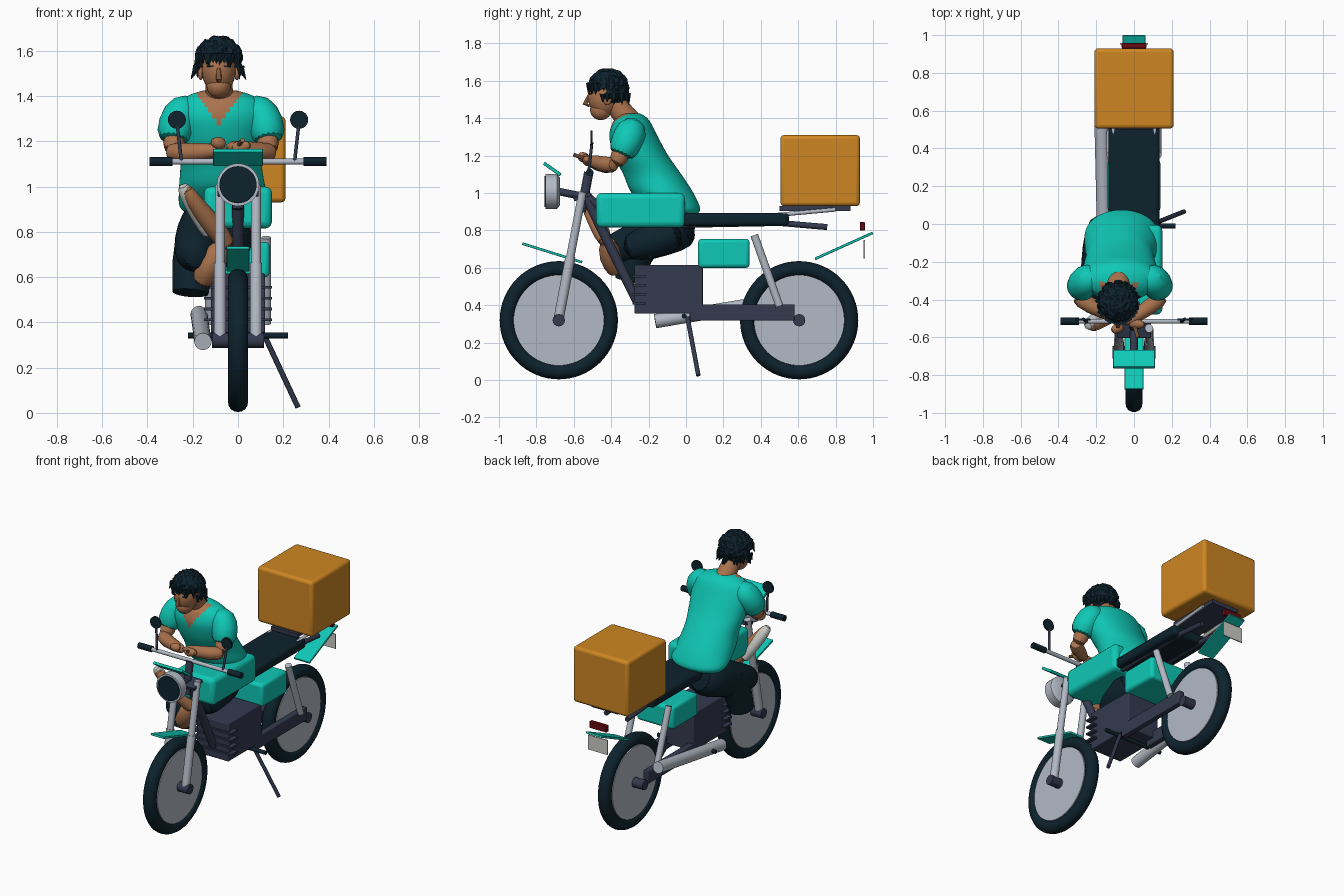
import bpy, bmesh, math, random
from mathutils import Vector, Matrix

if "Cube" in bpy.data.objects:
    bpy.data.objects.remove(bpy.data.objects["Cube"])

random.seed(4)


def material(name, rgb):
    m = bpy.data.materials.new(name)
    m.diffuse_color = (*rgb, 1)
    m.use_nodes = True
    m.node_tree.nodes["Principled BSDF"].inputs["Base Color"].default_value = m.diffuse_color
    return m


TEAL = material("teal", (0.005, 0.58, 0.47))
ORANGE = material("orange", (0.62, 0.24, 0.016))
BLACK = material("blue_black", (0.004, 0.016, 0.026))
SLATE = material("slate", (0.034, 0.043, 0.078))
SILVER = material("silver", (0.45, 0.49, 0.56))
SKIN = material("skin", (0.40, 0.17, 0.075))
RED = material("dark_red", (0.14, 0.003, 0.006))
WHITE = material("pale_grey", (0.6, 0.6, 0.57))


def finish(name, bm, mats, smooth=40, bevel=0, subsurf=0):
    bmesh.ops.recalc_face_normals(bm, faces=bm.faces[:])
    me = bpy.data.meshes.new(name)
    bm.to_mesh(me)
    bm.free()
    ob = bpy.data.objects.new(name, me)
    bpy.context.collection.objects.link(ob)
    for m in (mats if isinstance(mats, list) else [mats]):
        me.materials.append(m)
    if bevel:
        b = ob.modifiers.new("bevel", 'BEVEL')
        b.width, b.segments = bevel, 3
    if subsurf:
        s = ob.modifiers.new("subsurf", 'SUBSURF')
        s.levels = s.render_levels = subsurf
    if smooth:
        bpy.ops.object.select_all(action='DESELECT')
        bpy.context.view_layer.objects.active = ob
        ob.select_set(True)
        bpy.ops.object.shade_smooth_by_angle(angle=math.radians(smooth))
    return ob


def box(name, lo, hi, mat, bevel=0.0, tilt=0.0):
    lo, hi = Vector(lo), Vector(hi)
    bm = bmesh.new()
    mtx = (Matrix.Translation((lo + hi) / 2) @ Matrix.Rotation(tilt, 4, 'X')
           @ Matrix.Diagonal((*(hi - lo), 1)))
    bmesh.ops.create_cube(bm, size=1, matrix=mtx)
    return finish(name, bm, mat, 30, bevel)


def slab(name, a, b, half_x, thick, mat, x=0):
    """Flat plate running between two (y, z) points."""
    dy, dz = b[0] - a[0], b[1] - a[1]
    h = Vector((half_x, math.hypot(dy, dz) / 2, thick / 2))
    c = Vector((x, (a[0] + b[0]) / 2, (a[1] + b[1]) / 2))
    return box(name, c - h, c + h, mat, 0.003, math.atan2(dz, dy))


def skin_rings(bm, rings, close=False):
    n = len(rings[0])
    vs = [[bm.verts.new(p) for p in r] for r in rings]
    for i in range(len(vs) if close else len(vs) - 1):
        a, b = vs[i], vs[(i + 1) % len(vs)]
        for j in range(n):
            bm.faces.new((a[j], a[(j + 1) % n], b[(j + 1) % n], b[j]))
    if not close:
        bm.faces.new(vs[0])
        bm.faces.new(vs[-1])


def tube(name, pts, radii, mat, n=16, subsurf=0):
    """Round tube along points; radii is one number or one per point."""
    pts = [Vector(p) for p in pts]
    if not isinstance(radii, (list, tuple)):
        radii = [radii] * len(pts)
    whole = (pts[-1] - pts[0]).normalized()
    ref = Vector((1, 0, 0)) if abs(whole.x) < 0.7 else Vector((0, 0, 1))
    rings = []
    for i, p in enumerate(pts):
        d = (pts[min(i + 1, len(pts) - 1)] - pts[max(i - 1, 0)]).normalized()
        u = d.cross(ref).normalized()
        v = d.cross(u)
        rings.append([p + radii[i] * (u * math.cos(t) + v * math.sin(t))
                      for t in (2 * math.pi * k / n for k in range(n))])
    bm = bmesh.new()
    skin_rings(bm, rings)
    return finish(name, bm, mat, 60 if subsurf else 40, 0, subsurf)


def ball(name, c, r, mat):
    bm = bmesh.new()
    bmesh.ops.create_uvsphere(bm, u_segments=24, v_segments=16, radius=1,
                              matrix=Matrix.Translation(c) @ Matrix.Diagonal((*r, 1)))
    return finish(name, bm, mat, 60)


# Wheels: oval tyre section, solid disc, hub
for tag, wy in (("front", -0.68), ("rear", 0.605)):
    rings = []
    for k in range(64):
        a = 2 * math.pi * k / 64
        ring = []
        for j in range(16):
            t = 2 * math.pi * j / 16
            r = 0.275 + 0.041 * math.cos(t)
            ring.append((0.044 * math.sin(t), wy + r * math.cos(a), 0.32 + r * math.sin(a)))
        rings.append(ring)
    bm = bmesh.new()
    skin_rings(bm, rings, close=True)
    finish(tag + "_tyre", bm, BLACK)
    tube(tag + "_wheel_disc", [(-0.035, wy, 0.32), (0.035, wy, 0.32)], 0.242, SILVER, 64)
    tube(tag + "_hub", [(-0.115, wy, 0.32), (0.115, wy, 0.32)], 0.033, SLATE)

# Body: tank, seat, side box, engine
box("tank", (-0.15, -0.48, 0.815), (0.15, -0.005, 1.0), TEAL, 0.03)
box("seat", (-0.135, -0.02, 0.825), (0.135, 0.55, 0.893), BLACK, 0.02)
box("side_box", (-0.14, 0.065, 0.6), (0.14, 0.34, 0.755), TEAL, 0.02)
box("engine", (-0.12, -0.275, 0.355), (0.12, 0.09, 0.615), SLATE, 0.006)
for i in range(4):
    z = 0.405 + 0.048 * i
    box("engine_fin", (-0.15, -0.285, z), (0.15, -0.215, z + 0.012), SLATE)

# Cargo box and rack
box("cargo_box", (-0.21, 0.505, 0.93), (0.21, 0.93, 1.31), ORANGE, 0.02)
box("rack_plate", (-0.1, 0.5, 0.905), (0.1, 0.88, 0.93), SLATE)
for s in (-1, 1):
    tube("rack_rail", [(s * 0.11, 0.42, 0.877), (s * 0.11, 0.8, 0.912)], 0.011, SILVER, 12)
    tube("subframe", [(s * 0.08, -0.02, 0.83), (s * 0.08, 0.5, 0.84), (s * 0.08, 0.755, 0.818)],
         0.016, SLATE, 12)

# Frame tubes
tube("down_tube", [(0, -0.545, 1.0), (0, -0.26, 0.42)], 0.026, SLATE)
tube("top_tube", [(0, -0.53, 0.98), (0, -0.4, 0.88), (0, 0.05, 0.83)], 0.024, SLATE)
tube("steering_column", [(0, -0.56, 0.9), (0, -0.52, 1.11)], 0.025, SLATE)

# Fork, swing arm, shocks
for s in (-1, 1):
    tube("fork_slider", [(s * 0.08, -0.685, 0.305), (s * 0.08, -0.618, 0.66)], 0.027, SILVER)
    tube("fork_leg", [(s * 0.08, -0.622, 0.64), (s * 0.08, -0.553, 1.005)], 0.022, SILVER)
    box("swing_arm", (s * 0.10 - 0.02, 0.02, 0.318), (s * 0.10 + 0.02, 0.58, 0.405), SLATE, 0.005)
    tube("shock", [(s * 0.125, 0.365, 0.775), (s * 0.125, 0.5, 0.395)], 0.021, SILVER)
slab("fork_clamp", (-0.6, 0.965), (-0.51, 0.995), 0.09, 0.02, SLATE)

# Fenders, cowl, tail
slab("front_fender", (-0.875, 0.73), (-0.555, 0.63), 0.05, 0.014, TEAL)
slab("rear_fender", (0.69, 0.648), (0.998, 0.787), 0.06, 0.014, TEAL)
slab("headlight_cowl", (-0.76, 1.16), (-0.67, 1.097), 0.11, 0.018, TEAL)
box("tail_light", (-0.065, 0.93, 0.8), (0.065, 0.957, 0.845), RED, 0.004)
box("rear_plate", (-0.075, 0.95, 0.65), (0.075, 0.957, 0.75), WHITE)

# Headlight
tube("headlight_shell", [(0, -0.75, 1.008), (0, -0.69, 1.008), (0, -0.675, 1.008)],
     [0.094, 0.094, 0.075], SILVER, 40)
tube("headlight_lens", [(0, -0.757, 1.008), (0, -0.748, 1.008)], 0.082, BLACK, 40)
tube("headlight_bracket", [(0, -0.68, 1.008), (0, -0.54, 0.98)], 0.02, SLATE)

# Handlebar, grips, mirrors
tube("handlebar", [(-0.3, -0.515, 1.11), (0.3, -0.515, 1.11)], 0.013, SILVER)
for s in (-1, 1):
    tube("grip", [(s * 0.29, -0.515, 1.11), (s * 0.39, -0.515, 1.11)], 0.02, BLACK)
    tube("mirror_stem", [(s * 0.25, -0.52, 1.11), (s * 0.268, -0.503, 1.27)], 0.008, SLATE, 10)
    tube("mirror", [(s * 0.27, -0.511, 1.295), (s * 0.27, -0.499, 1.295)], 0.04, BLACK, 24)

# Exhaust, foot pegs, kickstand
tube("exhaust", [(-0.155, -0.165, 0.315), (-0.172, 0.55, 0.435)], 0.038, SILVER, 24)
tube("foot_pegs", [(-0.22, -0.01, 0.342), (0.22, -0.01, 0.342)], 0.013, BLACK, 12)
tube("kickstand", [(0.12, 0.008, 0.335), (0.265, 0.066, 0.025)], 0.012, SLATE, 12)

# Shirt body: rows of (z, centre x, centre y, half width, half depth), smoothed
rows = [(0.885, -0.065, -0.045, 0.17, 0.105), (0.92, -0.065, -0.06, 0.195, 0.135),
        (1.0, -0.07, -0.125, 0.19, 0.165), (1.1, -0.075, -0.18, 0.18, 0.155),
        (1.2, -0.075, -0.24, 0.195, 0.145), (1.3, -0.075, -0.28, 0.205, 0.13),
        (1.37, -0.075, -0.29, 0.185, 0.105), (1.405, -0.078, -0.29, 0.135, 0.078),
        (1.425, -0.08, -0.295, 0.07, 0.05)]
rings = []
for i in range(len(rows) - 1):
    p = [Vector(rows[max(0, min(len(rows) - 1, i + k))]) for k in (-1, 0, 1, 2)]
    for step in range(7 if i == len(rows) - 2 else 6):
        t = step / 6
        z, cx, cy, rx, ry = 0.5 * (2 * p[1] + (p[2] - p[0]) * t
                                   + (2 * p[0] - 5 * p[1] + 4 * p[2] - p[3]) * t * t
                                   + (3 * p[1] - p[0] - 3 * p[2] + p[3]) * t ** 3)
        rings.append([(cx + rx * math.cos(a), cy + ry * math.sin(a), z)
                      for a in (2 * math.pi * k / 64 for k in range(64))])
bm = bmesh.new()
skin_rings(bm, rings)
bmesh.ops.recalc_face_normals(bm, faces=bm.faces[:])
for f in bm.faces:  # V-neck
    c = f.calc_center_median()
    if f.normal.y < -0.1 and c.z > 1.27 + 1.4 * abs(c.x + 0.083):
        f.material_index = 1
finish("shirt", bm, [TEAL, SKIN], 70)

# Arms: sleeves, folded forearms, hands
for s, wrist, tip in ((-1, (-0.03, -0.52, 1.165), (0.06, -0.535, 1.185)),
                      (1, (-0.06, -0.535, 1.185), (-0.12, -0.57, 1.2))):
    X = lambda d: -0.075 + s * d
    tube("sleeve", [(X(0.1), -0.28, 1.345), (X(0.17), -0.29, 1.335), (X(0.2), -0.315, 1.28),
                    (X(0.212), -0.355, 1.19)], [0.06, 0.088, 0.085, 0.078], TEAL, 16, 1)
    tube("upper_arm", [(X(0.2), -0.33, 1.24), (X(0.215), -0.385, 1.14)], [0.06, 0.045], SKIN, 16, 1)
    tube("forearm", [(X(0.235), -0.375, 1.155), (X(0.18), -0.425, 1.145), wrist],
         [0.04, 0.048, 0.028], SKIN, 16, 1)
    tube("hand", [wrist, (Vector(wrist) + Vector(tip)) / 2, tip], [0.028, 0.032, 0.014], SKIN, 12, 1)
tube("pointing_finger", [(-0.0, -0.53, 1.18), (0.02, -0.6, 1.205)], 0.01, SKIN, 8)

# Legs: shorts, crossed shin, shoe
tube("shorts", [(-0.1, 0.02, 0.85), (-0.13, -0.06, 0.82), (-0.17, -0.22, 0.75),
                (-0.19, -0.37, 0.7), (-0.19, -0.46, 0.69)],
     [0.12, 0.14, 0.115, 0.095, 0.05], BLACK, 20, 1)
tube("shorts_hem", [(-0.18, -0.2, 0.78), (-0.2, -0.27, 0.66), (-0.21, -0.3, 0.53)],
     [0.095, 0.09, 0.08], BLACK, 20)
tube("inner_shorts", [(-0.02, -0.02, 0.8), (-0.03, -0.18, 0.74), (-0.05, -0.34, 0.7)],
     [0.1, 0.09, 0.08], BLACK, 20, 1)
tube("thigh", [(-0.17, -0.36, 0.56), (-0.12, -0.41, 0.66), (-0.05, -0.42, 0.76)],
     [0.05, 0.065, 0.045], SKIN, 16, 1)
tube("shin", [(-0.03, -0.42, 0.72), (-0.12, -0.475, 0.84), (-0.2, -0.53, 0.94), (-0.23, -0.55, 1.0)],
     [0.045, 0.048, 0.036, 0.025], SKIN, 16, 1)
tube("shoe", [(-0.12, -0.44, 0.77), (-0.175, -0.475, 0.87), (-0.235, -0.53, 0.98), (-0.245, -0.545, 1.01)],
     [0.028, 0.036, 0.036, 0.02], WHITE, 16, 1)

# Head: neck, face, nose, ears, brows
tube("neck", [(-0.082, -0.3, 1.38), (-0.085, -0.39, 1.49)], [0.065, 0.055], SKIN, 20)
ball("face", (-0.085, -0.435, 1.515), (0.075, 0.09, 0.105), SKIN)
ball("jaw", (-0.085, -0.455, 1.445), (0.054, 0.058, 0.055), SKIN)
tube("nose", [(-0.085, -0.515, 1.53), (-0.085, -0.54, 1.475), (-0.085, -0.515, 1.468)],
     [0.008, 0.013, 0.01], SKIN, 8)
for s in (-1, 1):
    ball("ear", (-0.085 + s * 0.08, -0.42, 1.5), (0.012, 0.022, 0.03), SKIN)
    box("brow", (-0.085 + s * 0.035 - 0.018, -0.519, 1.528), (-0.085 + s * 0.035 + 0.018, -0.51, 1.535), BLACK)

# Hair: tousled cap with an open face, plus pointed tufts
bm = bmesh.new()
bmesh.ops.create_icosphere(bm, subdivisions=4, radius=1)
for v in bm.verts:
    k = random.uniform(0.93, 1.05)
    v.co = Vector((-0.085 + 0.106 * k * v.co.x, -0.415 + 0.108 * k * v.co.y, 1.56 + 0.107 * k * v.co.z))
cut = [f for f in bm.faces if (c := f.calc_center_median()).z < 1.555 and c.y < -0.425
       or c.z < 1.47 and c.y < -0.38]
bmesh.ops.delete(bm, geom=cut, context='FACES')
finish("hair", bm, BLACK, 0)
for i in range(26):
    a = 2 * math.pi * i / 26 + random.uniform(-0.1, 0.1)
    d = Vector((math.cos(a) * 0.098, math.sin(a) * 0.102, 0))
    top = Vector((-0.085, -0.415, 1.585 if d.y < -0.03 else 1.53)) + d
    tip = top + d * 0.08 + Vector((random.uniform(-0.02, 0.02), 0, -random.uniform(0.035, 0.06)))
    tube("hair_tuft", [top, tip], [0.019, 0.002], BLACK, 6)
